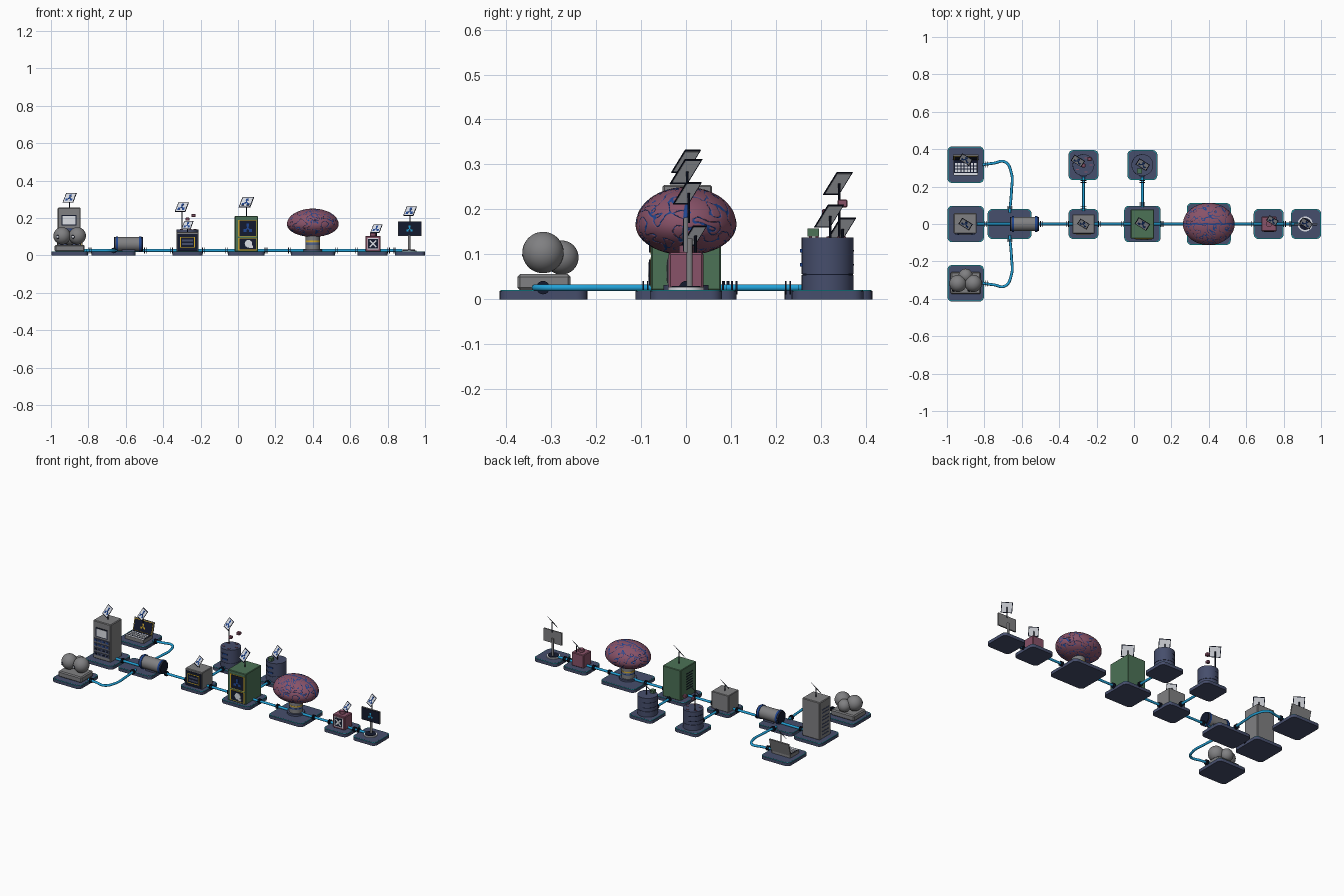
import bpy, bmesh, math
from mathutils import Vector, Matrix, noise

if "Cube" in bpy.data.objects:
    bpy.data.objects.remove(bpy.data.objects["Cube"])

def srgb(r, g, b):
    f = lambda c: c / 12.92 if c <= 0.04045 else ((c + 0.055) / 1.055) ** 2.4
    return (f(r / 255), f(g / 255), f(b / 255), 1)

PAL = {"slate": (70, 78, 108), "navy": (20, 26, 46), "cyan": (34, 162, 216), "grey": (128, 128, 130),
       "white": (228, 231, 238), "pink": (136, 82, 104), "green": (76, 114, 86), "yellow": (214, 172, 40),
       "deep_blue": (32, 70, 146), "teal": (22, 160, 170)}
MAT = {}
for n, c in PAL.items():
    MAT[n] = bpy.data.materials.new(n)
    MAT[n].diffuse_color = srgb(*c)

def finish(name, bm, color, M=None):
    me = bpy.data.meshes.new(name)
    bm.to_mesh(me)
    bm.free()
    me.shade_smooth()
    me.set_sharp_from_angle(angle=math.radians(35))
    ob = bpy.data.objects.new(name, me)
    bpy.context.collection.objects.link(ob)
    me.materials.append(MAT[color])
    if M:
        me.transform(M)
    return ob

def box(name, c, s, color, r=0, M=None, every=False):
    """Box by centre and size; r rounds its upright edges (or every edge)."""
    bm = bmesh.new()
    bmesh.ops.create_cube(bm, size=1)
    bmesh.ops.scale(bm, vec=s, verts=bm.verts)
    if r:
        es = [e for e in bm.edges if every or abs(e.verts[0].co.z - e.verts[1].co.z) > s[2] / 2]
        bmesh.ops.bevel(bm, geom=es, offset=r, segments=1 if every else 5, profile=0.5, affect='EDGES')
    T = Matrix.Translation(c)
    return finish(name, bm, color, M @ T if M else T)

AX = {'x': Matrix.Rotation(math.pi / 2, 4, 'Y'), 'y': Matrix.Rotation(math.pi / 2, 4, 'X'), 'z': Matrix()}

def cyl(name, c, r, h, color, axis='z', n=32, M=None):
    bm = bmesh.new()
    bmesh.ops.create_cone(bm, cap_ends=True, segments=n, radius1=r, radius2=r, depth=h)
    T = Matrix.Translation(c) @ AX[axis]
    return finish(name, bm, color, M @ T if M else T)

def ball(name, c, r, color, squash=(1, 1, 1)):
    bm = bmesh.new()
    bmesh.ops.create_uvsphere(bm, u_segments=32, v_segments=20, radius=r)
    bmesh.ops.scale(bm, vec=squash, verts=bm.verts)
    return finish(name, bm, color, Matrix.Translation(c))

def pipe(name, pts):
    cu = bpy.data.curves.new(name, 'CURVE')
    cu.dimensions = '3D'
    cu.bevel_depth = 0.0075
    cu.bevel_resolution = 3
    sp = cu.splines.new('BEZIER')
    sp.bezier_points.add(len(pts) - 1)
    for b, p in zip(sp.bezier_points, pts):
        b.co = (p[0], p[1], 0.026)
        b.handle_left_type = b.handle_right_type = 'AUTO'
    ob = bpy.data.objects.new(name, cu)
    bpy.context.collection.objects.link(ob)
    cu.materials.append(MAT["cyan"])

def glyph(name, M, s, color="deep_blue", t=0.002):
    """Small branching emblem: a hub bar and three nodes, in the local xz plane facing -y."""
    for x, z in ((0, 0.32), (-0.3, -0.25), (0.3, -0.25)):
        box(name + "_node", (x * s, 0, z * s), (0.3 * s, t, 0.3 * s), color, M=M)
        R = Matrix.Rotation(math.atan2(x, z), 4, 'Y')
        box(name + "_link", (0, 0, 0.16 * s), (0.14 * s, t, 0.34 * s), color, M=M @ R)

def sign(name, x, y, z, z0, s=0.06):
    """Tilted, turned sign plate on a thin pole starting at z0."""
    cyl(name + "_sign_pole", (x, y + 0.003, (z + z0) / 2), 0.003, z - z0, "navy", n=10)
    M = Matrix.Translation((x, y, z)) @ Matrix.Rotation(-math.radians(32), 4, 'Z') @ Matrix.Rotation(-math.radians(36), 4, 'X')
    box(name + "_sign_frame", (0, 0, 0), (s * 1.1, 0.0015, s * 1.04), "navy", M=M)
    box(name + "_sign_plate", (0, 0, 0), (s * 0.96, 0.0023, s * 0.9), "white", M=M)
    glyph(name + "_sign_emblem", M @ Matrix.Translation((0, -0.0013, 0)), s * 0.8, t=0.001)

# Platforms with a glowing rim line on the deck
plats = [(-0.9, 0.317, .195, .195), (-0.9, 0, .195, .195), (-0.9, -0.317, .195, .195), (-0.665, 0, .235, .16),
         (-0.27, 0, .16, .16), (-0.27, 0.315, .16, .16), (0.045, 0, .195, .195), (0.045, 0.315, .16, .16),
         (0.4, 0, .235, .225), (0.72, 0, .16, .16), (0.92, 0, .16, .16)]
for x, y, w, d in plats:
    box("platform", (x, y, 0.0092), (w, d, 0.0184), "slate", 0.025)
    box("platform_rim", (x, y, 0.0187), (w - .003, d - .003, 0.0034), "teal", 0.0245)
    box("platform_deck", (x, y, 0.0194), (w - .010, d - .010, 0.0026), "slate", 0.022)

# Pipes and their collars
pipe("main_pipe", [(-0.84, 0), (0.88, 0)])
for s in (-1, 1):
    pipe("corner_pipe", [(-0.81, s * .317), (-0.75, s * .325), (-0.69, s * .332), (-0.655, s * .27), (-0.655, s * .18), (-0.665, s * .06)])
    for k in (0, .01):
        cyl("collar", (-0.795 + k, s * .318, .026), 0.015, 0.004, "navy", 'x', 16)
        cyl("collar", (-0.664, s * (.085 + k), .026), 0.015, 0.004, "navy", 'y', 16)
for x, y0 in ((-0.27, .07), (0.045, .09)):
    pipe("branch_pipe", [(x, y0), (x, 0.25)])
    for y in (y0 + .012, y0 + .022, .222, .232):
        cyl("collar", (x, y, .026), 0.015, 0.004, "navy", 'y', 16)
for x in (-.795, -.495, -.355, -.185, -.06, .15, .275, .525, .635, .805, .835):
    for k in (-.005, .005):
        cyl("collar", (x + k, 0, .026), 0.015, 0.004, "navy", 'x', 16)

# Laptop station
box("laptop_base", (-0.9, 0.305, .031), (.13, .09, .02), "grey", .004)
box("laptop_deck", (-0.9, 0.309, .0415), (.124, .072, .003), "navy")
box("laptop_palm_rest", (-0.9, 0.267, .0415), (.124, .011, .003), "white")
for i in range(7):
    for j in range(3):
        box("laptop_key", (-0.951 + i * .017, .284 + j * .018, .0435), (.013, .013, .003), "white")
LM = Matrix.Translation((-0.9, .345, .04)) @ Matrix.Rotation(-.25, 4, 'X')
box("laptop_lid", (0, .003, .037), (.135, .008, .08), "grey", M=LM)
box("laptop_border", (0, -.002, .037), (.129, .003, .072), "yellow", M=LM)
box("laptop_screen", (0, -.003, .037), (.122, .003, .065), "navy", M=LM)
glyph("laptop_emblem", LM @ Matrix.Translation((0, -.004, .037)), .035, "yellow")
sign("laptop", -0.9, .345, .156, .1)

# Server tower
box("tower", (-0.903, 0.003, .137), (.122, .11, .235), "grey", .004, every=True)
box("tower_screen_frame", (-0.903, -.053, .187), (.08, .006, .056), "navy")
box("tower_screen", (-0.903, -.055, .187), (.07, .005, .046), "white", .002)
for r in range(4):
    z = .137 - r * .028
    box("tower_shelf", (-0.903, -.053, z), (.106, .006, .02), "slate")
    for i in range(4):
        box("tower_button", (-0.942 + i * .026, -.055, z), (.014, .006, .008), "deep_blue" if r < 2 else "navy")
    for k in range(2):
        box("tower_side_vent", (-0.964, .003, .2 - r * .045 - k * .02), (.003, .07, .007), "slate")
sign("tower", -0.9, 0, .307, .25)

# Ball rack
box("ball_rack", (-0.9, -.316, .038), (.16, .118, .036), "grey", .006, every=True)
for n, (x, y, z, r) in enumerate([(-.941, -.318, .104, .046), (-.859, -.318, .104, .046), (-.9, -.277, .093, .038)]):
    ball("rack_ball", (x, y, z), r, "grey")
    if n < 2:
        d = Vector((-.5, -.85, -.12)).normalized()
        ball("ball_patch", Vector((x, y, z)) + d * r * .9, .011, "navy", (1, .8, 1))
        ball("ball_dot", Vector((x, y, z)) + d * (r * .9 + .005), .007, "white")

# Motor drum
cyl("motor_body", (-.585, 0, .06), .038, .14, "grey", 'x')
for s in (-1, 1):
    cyl("motor_ring", (-.585 + s * .062, 0, .06), .042, .012, "deep_blue", 'x')
    cyl("motor_cap", (-.585 + s * .073, 0, .06), .037, .008, "navy", 'x')
box("motor_foot", (-.585, 0, .025), (.07, .05, .02), "slate")

# Control cabinet
box("cabinet", (-.27, 0, .072), (.118, .102, .106), "grey", .003, every=True)
box("cabinet_door", (-.27, -.051, .068), (.106, .005, .09), "navy")
box("cabinet_window_border", (-.27, -.0525, .07), (.08, .005, .058), "yellow")
box("cabinet_window", (-.27, -.0535, .07), (.071, .005, .049), "navy")
for z in (.06, .08):
    box("cabinet_strip", (-.27, -.0545, z), (.06, .005, .01), "slate")
sign("cabinet", -.27, 0, .162, .12, .052)

# Storage drums, stacked in two tiers
for x in (-.27, .045):
    cyl("drum_core", (x, .315, .078), .056, .115, "navy")
    for z, h in ((.037, .034), (.097, .081)):
        cyl("drum_tier", (x, .315, z), .058, h, "slate")
    for z in (.077, .108):
        box("drum_light", (x, .257, z), (.03, .006, .008), "deep_blue")
        # thin dark band wrapped part way round
        for a in range(100, 270, 10):
            R = Matrix.Translation((x, .315, z)) @ Matrix.Rotation(math.radians(a), 4, 'Z')
            box("drum_band", (.0575, 0, 0), (.002, .0105, .004), "navy", M=R)
sign("tall_drum", -.3, .338, .258, .135, .06)
sign("short_drum", .047, .318, .185, .135)
for x, y, z, s in ((-.238, .348, .213, .022), (-.27, .313, .193, .02)):
    box("pink_cube", (x, y, z), (s, s, s * .8), "pink", s * .1, every=True)
for a in range(5):
    box("drum_top_mark", (-.27 + .04 * math.cos(a * 1.26), .315 + .04 * math.sin(a * 1.26), .138), (.016, .006, .004), "pink")
box("green_cube", (.03, .283, .149), (.026, .026, .018), "green")

# Green processing cabinet
box("green_cabinet", (.045, 0, .115), (.125, .156, .19), "green", .003, every=True)
for z, h in ((.145, .09), (.06, .066)):
    box("green_panel_border", (.05, -.077, z), (.098, .005, h), "yellow")
    box("green_panel", (.052, -.079, z), (.086, .006, h - .008), "navy")
for i in range(7):
    box("green_side_vent", (-.018, -.01, .07 + i * .016), (.003, .06, .005), "navy")
glyph("green_emblem", Matrix.Translation((.052, -.083, .145)), .052)
cyl("green_dial", (.056, -.082, .062), .02, .005, "white", 'y')
box("green_dial_slot", (.07, -.082, .045), (.02, .006, .014), "white")
sign("green_cabinet", .045, 0, .284, .2, .066)

# Brain pedestal
cyl("pedestal", (.4, 0, .07), .038, .1, "grey")
cyl("pedestal_foot", (.4, 0, .026), .05, .012, "slate")
cyl("pedestal_yellow_ring", (.4, 0, .075), .039, .006, "yellow")
cyl("pedestal_blue_ring", (.4, 0, .06), .039, .006, "deep_blue")

# Brain: ellipsoid with winding blue grooves and a centre split
def groove(p):
    q = Vector((p.x * 1.2, p.y, p.z * .8))
    w = noise.noise_vector(q * 3.0) * 0.35
    a = abs(noise.noise((q + w) * 3.0 + Vector((4.3, 1.7, 9.1))))
    return min(a / 0.06, abs(p.y + .02 * math.sin(p.x * 14)) / 0.032 if p.z > -.1 else 9)

bm = bmesh.new()
bmesh.ops.create_icosphere(bm, subdivisions=7, radius=1)
for f in bm.faces:
    f.material_index = 1 if groove(f.calc_center_median().normalized()) < 1 else 0
for v in bm.verts:
    p = v.co.copy()
    k = 1.01 - 0.012 * math.exp(-groove(p) ** 2)
    v.co = Vector((p.x * .137, p.y * .111, p.z * (.083 if p.z > 0 else .067))) * k
brain = finish("brain", bm, "pink", Matrix.Translation((.4, 0, .166)))
brain.data.materials.append(MAT["deep_blue"])

# Pink valve box with crossed front
box("valve_box", (.722, 0, .062), (.082, .078, .084), "pink", .004, every=True)
cyl("valve_neck", (.722, 0, .11), .016, .02, "pink")
box("valve_panel_border", (.722, -.039, .062), (.06, .004, .06), "white")
box("valve_panel", (.722, -.04, .062), (.052, .004, .052), "navy")
for a in (45, -45):
    M = Matrix.Translation((.722, -.0415, .062)) @ Matrix.Rotation(math.radians(a), 4, 'Y')
    box("valve_cross", (0, 0, 0), (.05, .004, .009), "white", M=M)
sign("valve", .74, .018, .142, .1, .052)

# Monitor on a stand
cyl("monitor_base_ring", (.915, 0, .0235), .04, .007, "white")
cyl("monitor_base", (.915, 0, .026), .032, .008, "navy")
cyl("monitor_post", (.915, .008, .08), .007, .11, "grey", n=16)
box("monitor_back", (.918, 0, .143), (.125, .008, .078), "grey")
box("monitor_screen", (.918, -.005, .143), (.121, .004, .074), "navy")
glyph("monitor_emblem", Matrix.Translation((.918, -.007, .143)), .036, "cyan")
sign("monitor", .92, .003, .236, .17, .058)

for m in bpy.data.materials:
    if m.users and not m.is_grease_pencil:
        m.use_nodes = True
        m.node_tree.nodes["Principled BSDF"].inputs["Base Color"].default_value = m.diffuse_color
